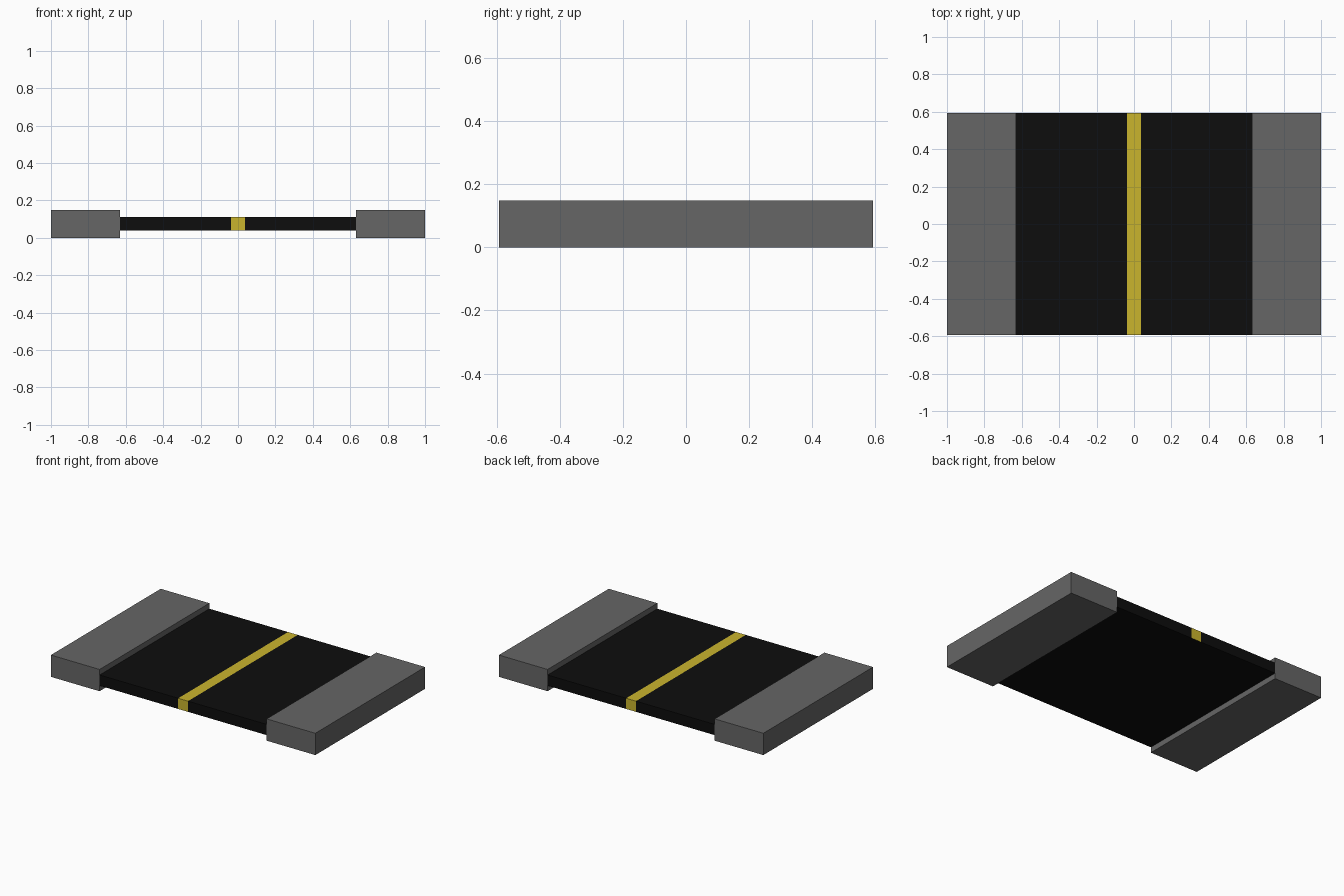
import bpy, bmesh

if "Cube" in bpy.data.objects:
    bpy.data.objects.remove(bpy.data.objects["Cube"])

HALF_Y = 0.593
CURB_X = 0.632
STRIPE_X = 0.037


def material(name, rgb):
    m = bpy.data.materials.new(name)
    m.diffuse_color = (*rgb, 1.0)
    m.use_nodes = True
    m.node_tree.nodes["Principled BSDF"].inputs["Base Color"].default_value = m.diffuse_color
    return m


concrete = material("concrete_grey", (0.133, 0.133, 0.133))
asphalt = material("asphalt_black", (0.004, 0.004, 0.004))
paint = material("line_yellow", (0.59, 0.46, 0.027))


def box(name, x0, x1, z0, z1, mats, cuts=()):
    """Full-depth box, optionally sliced across x."""
    bm = bmesh.new()
    bmesh.ops.create_cube(bm, size=1)
    for v in bm.verts:
        v.co = (x1 if v.co.x > 0 else x0, v.co.y * 2 * HALF_Y, z1 if v.co.z > 0 else z0)
    for x in cuts:
        bmesh.ops.bisect_plane(bm, geom=bm.verts[:] + bm.edges[:] + bm.faces[:],
                               plane_co=(x, 0, 0), plane_no=(1, 0, 0))
    bm.normal_update()
    # Painted line: middle strip on the top and ends, underside stays plain
    if cuts:
        for f in bm.faces:
            if abs(f.calc_center_median().x) < STRIPE_X and f.normal.z > -0.5:
                f.material_index = 1
    me = bpy.data.meshes.new(name)
    bm.to_mesh(me)
    bm.free()
    for m in mats:
        me.materials.append(m)
    ob = bpy.data.objects.new(name, me)
    bpy.context.collection.objects.link(ob)
    return ob


# Raised pavements on both sides
box("left_pavement", -1, -CURB_X, 0, 0.149, [concrete])
box("right_pavement", CURB_X, 1, 0, 0.149, [concrete])

# Road slab with the centre line
box("road", -CURB_X, CURB_X, 0.038, 0.111, [asphalt, paint], (-STRIPE_X, STRIPE_X))
